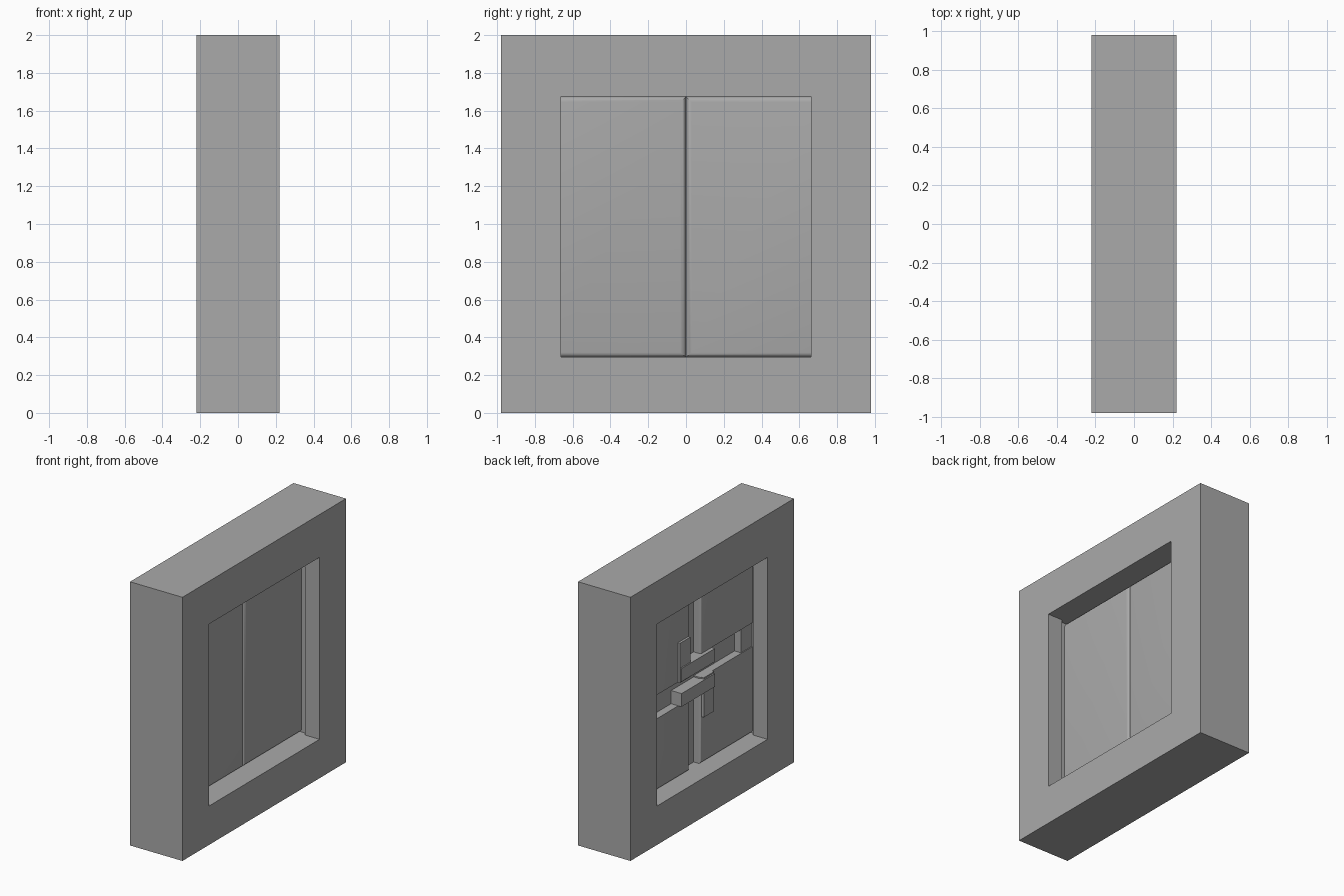
import bpy
import bmesh
from math import sin, cos, pi, radians

cube = bpy.data.objects.get("Cube")
if cube:
    bpy.data.objects.remove(cube, do_unlink=True)

grey = bpy.data.materials.new("stone_grey")
grey.use_nodes = True
tone = (0.4, 0.4, 0.4, 1)
grey.diffuse_color = tone
grey.node_tree.nodes["Principled BSDF"].inputs["Base Color"].default_value = tone

HALF_OPEN, SILL, HEAD = 0.663, 0.295, 1.675
SLOT = 0.69
MID = (SILL + HEAD) / 2


def finish(name, bm):
    bmesh.ops.recalc_face_normals(bm, faces=bm.faces)
    mesh = bpy.data.meshes.new(name)
    bm.to_mesh(mesh)
    bm.free()
    mesh.materials.append(grey)
    mesh.shade_smooth()
    mesh.set_sharp_from_angle(angle=radians(35))
    obj = bpy.data.objects.new(name, mesh)
    bpy.context.collection.objects.link(obj)


def ring(bm, x, y0, y1, z0, z1):
    return [bm.verts.new((x, y, z)) for y, z in ((y0, z0), (y1, z0), (y1, z1), (y0, z1))]


def bridge(bm, a, b, sides=range(4)):
    for i in sides:
        j = (i + 1) % 4
        bm.faces.new((a[i], a[j], b[j], b[i]))


def slab(name, xs, ys, zs, inset=(0, 0, 0, 0), bevel=0.0):
    """Block whose xs[1] face is rounded by inset amounts on y0, y1, z0, z1."""
    bm = bmesh.new()
    a, b, c, d = inset
    step = bevel if xs[1] > xs[0] else -bevel
    loops = [ring(bm, xs[0], *ys, *zs)]
    for k in range(5 if bevel else 1):
        t = k * pi / 8
        f = 1 - cos(t)
        x = xs[1] - step * (1 - sin(t))
        loops.append(ring(bm, x, ys[0] + a * f, ys[1] - b * f, zs[0] + c * f, zs[1] - d * f))
    for low, high in zip(loops, loops[1:]):
        bridge(bm, low, high)
    bm.faces.new(loops[0])
    bm.faces.new(loops[-1])
    finish(name, bm)


def frame():
    """Wall ring with a slot in both side jambs that holds the leaves."""
    bm = bmesh.new()
    outer = [ring(bm, x, -0.98, 0.98, 0, 2) for x in (-0.22, 0.22)]
    steps = ((-0.22, HALF_OPEN), (-0.097, HALF_OPEN), (-0.097, SLOT),
             (0.097, SLOT), (0.097, HALF_OPEN), (0.22, HALF_OPEN))
    inner = [ring(bm, x, -h, h, SILL, HEAD) for x, h in steps]
    bridge(bm, *outer)
    for k in range(5):
        bridge(bm, inner[k], inner[k + 1], (1, 3) if k in (1, 3) else range(4))
    bridge(bm, outer[0], inner[0])
    bridge(bm, outer[1], inner[-1])
    finish("wall_frame", bm)


frame()

# Plain shutter leaves with a rounded meeting edge
slab("right_leaf", (-0.015, 0.05), (-SLOT, 0), (SILL, HEAD), (0, 0.03, 0.025, 0.03), 0.025)
slab("left_leaf", (-0.015, 0.05), (0, SLOT), (SILL, HEAD), (0.03, 0, 0.025, 0.03), 0.025)

# Latch side: each part is repeated by a half turn about the centre
BACK = -0.013
FACE = -0.075


def turned(side, s, name, x, ys, zs, inset=(0, 0, 0, 0), bevel=0.0):
    y = sorted(s * v for v in ys)
    z = sorted(MID + s * (v - MID) for v in zs)
    a, b, c, d = inset
    slab(side + "_" + name, (BACK, x), y, z, inset if s > 0 else (b, a, d, c), bevel)


for side, s in (("left", 1), ("right", -1)):
    turned(side, s, "long_panel", FACE, (0.07, SLOT), (1.02, HEAD), (0.01, 0, 0, 0.025), 0.02)
    turned(side, s, "short_panel", FACE, (0.07, SLOT), (SILL, 0.84), (0.01, 0, 0.025, 0), 0.02)
    turned(side, s, "channel_end", FACE + 0.006, (0.56, SLOT), (0.84, 1.02))
    # Raised latch plate and bar
    turned(side, s, "latch_plate", FACE - 0.018, (0.08, 0.205), (1.02, 1.32))
    turned(side, s, "latch_bar", FACE - 0.028, (-0.2, 0.2), (1.03, 1.13))
